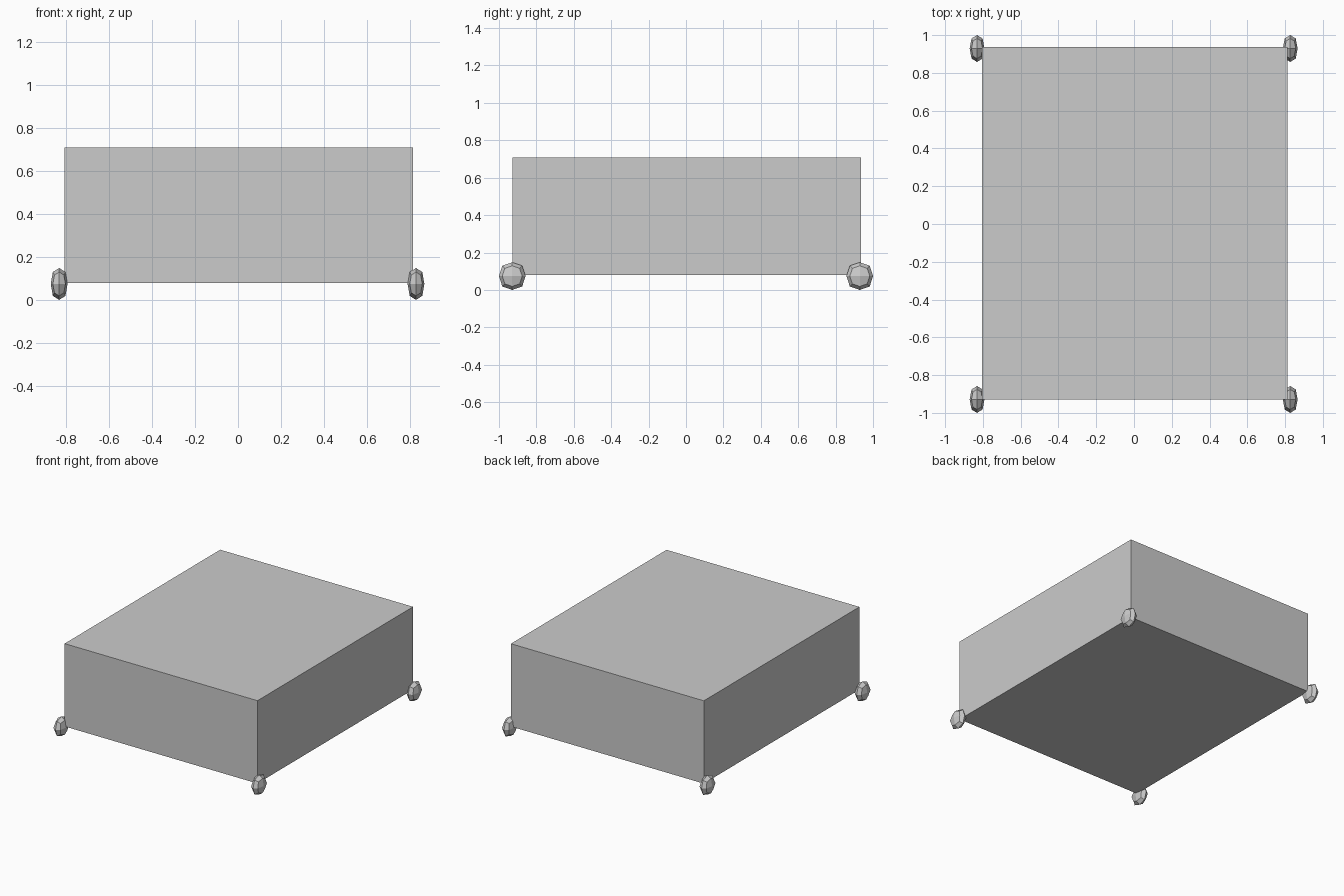
import bpy

if "Cube" in bpy.data.objects:
    bpy.data.objects.remove(bpy.data.objects["Cube"])

# main box body
bpy.ops.mesh.primitive_cube_add(size=1, location=(0.004, 0.004, 0.393))
body = bpy.context.object
body.name = "body"
body.scale = (1.618, 1.864, 0.628)


# faceted wheel: rounded cube, narrow across x
def wheel(name, x, y):
    bpy.ops.mesh.primitive_cube_add(size=2, location=(x, y, 0.074))
    ob = bpy.context.object
    ob.name = name
    ob.scale = (0.039, 0.071, 0.074)
    ob.modifiers.new("round", 'SUBSURF').levels = 1
    ob.modifiers["round"].render_levels = 1
    ob.modifiers["round"].use_limit_surface = False


for side, x in (("left", -0.831), ("right", 0.827)):
    for end, y in (("front", -0.929), ("back", 0.929)):
        wheel(f"{end}_{side}_wheel", x, y)
